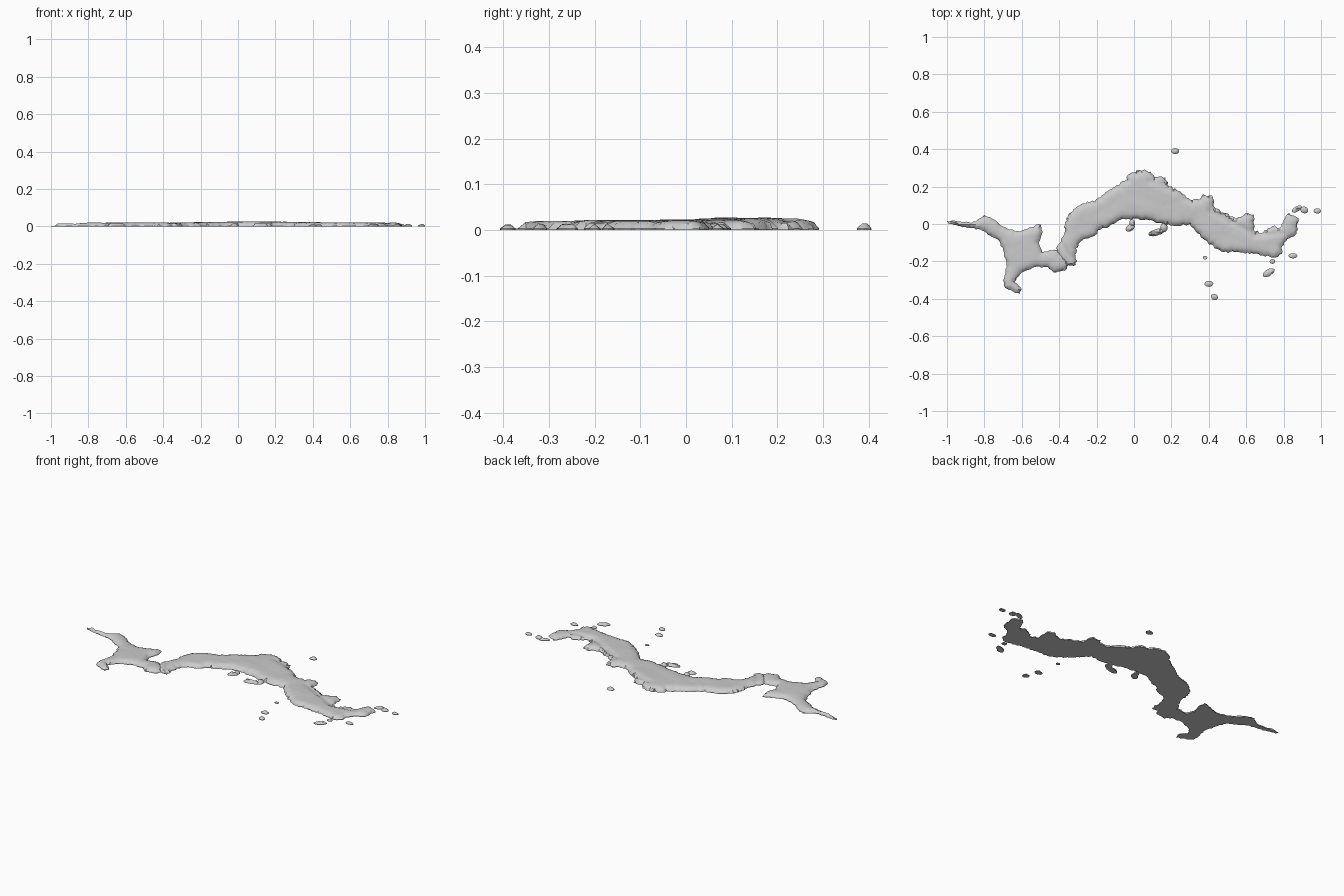
import bpy
import bmesh
import math
import random
from mathutils import Vector, geometry, kdtree, noise

random.seed(4)
default_cube = bpy.data.objects.get("Cube")
if default_cube:
    bpy.data.objects.remove(default_cube)

# One stone grey for the whole relief
stone = bpy.data.materials.new("stone grey")
stone.use_nodes = True
grey = (.6, .6, .6, 1)
stone.diffuse_color = grey
stone.node_tree.nodes["Principled BSDF"].inputs["Base Color"].default_value = grey

STEP = .012      # mesh spacing
SHORE = .045     # width of the rounded shore
LIP = .003       # upright edge at the waterline


def rough_coast(points, roughness):
    """Subdivide a closed coast and make it ragged."""
    coast = []
    for start, end in zip(points, points[1:] + points[:1]):
        a, b = Vector(start), Vector(end)
        side = (b - a).orthogonal().normalized()
        count = max(1, round((b - a).length / STEP))
        for i in range(count):
            wobble = random.uniform(-roughness, roughness) if i else 0
            coast.append(a.lerp(b, i / count) + side * wobble)
    return coast


def ground_height(x, y, peak):
    """Plateau height with a central rise and soft ridges."""
    rise = .005 * math.exp(-((x - .1) ** 2 + (y - .12) ** 2) / .06)
    ridges = noise.noise(Vector((x * 9, y * 14, 0))) * .002
    fine = noise.noise(Vector((x * 30, y * 45, 3))) * .001
    return peak + rise + ridges + fine


def make_land(name, points, peak, shore=SHORE, roughness=.005, valleys=()):
    """Fill a coast with a fine mesh, raise it and close it underneath."""
    coast = rough_coast(points, roughness)
    tree = kdtree.KDTree(len(coast))
    for i, p in enumerate(coast):
        tree.insert(p.to_3d(), i)
    tree.balance()

    xs, ys = [p.x for p in coast], [p.y for p in coast]
    inner = []
    for i in range(int((max(xs) - min(xs)) / STEP) + 1):
        for j in range(int((max(ys) - min(ys)) / STEP) + 1):
            p = Vector((min(xs) + (i + j % 2 / 2) * STEP, min(ys) + j * STEP))
            if tree.find(p.to_3d())[2] > STEP * .6:
                inner.append(p)
    flat, _, faces, *_ = geometry.delaunay_2d_cdt(
        coast + inner, [], [list(range(len(coast)))], 1, 1e-5)

    bm = bmesh.new()
    verts = [bm.verts.new(p.to_3d()) for p in flat]
    for face in faces:
        bm.faces.new([verts[i] for i in face])
    bmesh.ops.delete(bm, geom=[v for v in bm.verts if not v.link_faces], context='VERTS')
    raised = bmesh.ops.extrude_face_region(bm, geom=bm.faces[:], use_keep_orig=True)["geom"]
    for v in raised:
        if isinstance(v, bmesh.types.BMVert):
            t = min(1, tree.find(v.co)[2] / shore)
            dome = math.sqrt(1 - (1 - t) ** 2)
            top = ground_height(v.co.x, v.co.y, peak)
            for a, b in valleys:
                near, along = geometry.intersect_point_line(v.co.xy, Vector(a), Vector(b))
                near = Vector(a).lerp(Vector(b), min(1, max(0, along)))
                top -= .007 * math.exp(-((v.co.xy - near).length / .012) ** 2)
            v.co.z = LIP + (top - LIP) * dome
    bmesh.ops.recalc_face_normals(bm, faces=bm.faces[:])

    mesh = bpy.data.meshes.new(name)
    bm.to_mesh(mesh)
    bm.free()
    land = bpy.data.objects.new(name, mesh)
    bpy.context.collection.objects.link(land)
    mesh.materials.append(stone)
    bpy.ops.object.select_all(action='DESELECT')
    land.select_set(True)
    bpy.context.view_layer.objects.active = land
    bpy.ops.object.shade_smooth_by_angle(angle=math.radians(40))


# Western island with its long cape
western_coast = [
    (-1, .015), (-.97, .02), (-.93, .015), (-.87, .005), (-.84, .02), (-.8, .05),
    (-.76, .03), (-.72, 0), (-.67, -.03), (-.61, -.04), (-.56, -.02), (-.5, 0),
    (-.49, -.04), (-.51, -.1), (-.49, -.15), (-.45, -.14), (-.41, -.14),
    (-.37, -.17), (-.35, -.22), (-.37, -.25), (-.43, -.26), (-.46, -.23),
    (-.53, -.23), (-.6, -.26), (-.64, -.31), (-.6, -.35), (-.61, -.375),
    (-.69, -.34), (-.7, -.3), (-.68, -.23), (-.7, -.14), (-.72, -.09),
    (-.76, -.07), (-.82, -.03), (-.88, -.02), (-.94, -.01), (-.99, 0)]
make_land("western_island", western_coast, .021, roughness=.004)

# Main island, north and south coasts
north_coast = [
    (-.42, -.15), (-.39, -.08), (-.37, -.04), (-.37, .01), (-.34, .06), (-.29, .1),
    (-.25, .12), (-.21, .12), (-.16, .16), (-.1, .2), (-.05, .23), (-.02, .27),
    (.03, .29), (.09, .28), (.11, .25), (.17, .25), (.18, .21), (.23, .18),
    (.3, .13), (.35, .13), (.37, .16), (.42, .15), (.43, .09), (.48, .06),
    (.55, .03), (.61, .06), (.64, .05), (.64, -.03), (.68, -.05), (.74, -.01),
    (.78, -.02), (.8, .02), (.83, .06), (.88, .03)]
south_coast = [
    (.87, -.05), (.82, -.08), (.79, -.12), (.79, -.16), (.75, -.18), (.64, -.16),
    (.56, -.15), (.48, -.15), (.43, -.13), (.39, -.09), (.34, -.05), (.3, 0),
    (.23, -.01), (.16, 0), (.08, .02), (.02, .03), (-.08, .02), (-.13, -.01),
    (-.18, -.03), (-.23, -.07), (-.28, -.09), (-.31, -.13), (-.31, -.22),
    (-.36, -.22), (-.4, -.19)]
eastern_valleys = [
    ((.4, .07), (.52, .01)), ((.52, .01), (.65, -.06)), ((.65, -.06), (.8, -.05)),
    ((.08, .23), (.16, .21)), ((-.38, -.12), (-.34, -.19))]
make_land("main_island", north_coast + south_coast, .021, roughness=.006,
          valleys=eastern_valleys)

# Small islets: x, y, half length, half width, turn in degrees
islets = {
    "northern_islet": (.22, .39, .022, .016, 0),
    "south_inner_islet": (.38, -.18, .012, .01, 0),
    "south_middle_islet": (.4, -.32, .024, .016, 0),
    "south_outer_islet": (.43, -.39, .02, .016, -30),
    "southeast_islet": (.72, -.26, .036, .018, 30),
    "southeast_near_islet": (.74, -.2, .015, .013, 0),
    "southeast_far_islet": (.85, -.17, .024, .014, 0),
    "east_inner_islet": (.87, .08, .03, .014, 30),
    "east_middle_islet": (.91, .075, .022, .018, -20),
    "east_outer_islet": (.98, .07, .02, .014, 0),
    "bay_west_islet": (-.02, -.02, .028, .018, 35),
    "bay_link_islet": (-.01, .005, .016, .02, 0),
    "bay_east_islet": (.12, -.045, .045, .018, 15),
    "bay_east_link_islet": (.16, -.02, .02, .024, 0)}
for name, (x, y, long, wide, turn) in islets.items():
    c, s = math.cos(math.radians(turn)), math.sin(math.radians(turn))
    ring = []
    for k in range(12):
        u = long * math.cos(math.tau * k / 12)
        v = wide * math.sin(math.tau * k / 12)
        ring.append((x + u * c - v * s, y + u * s + v * c))
    make_land(name, ring, .014, shore=.018, roughness=.002)
